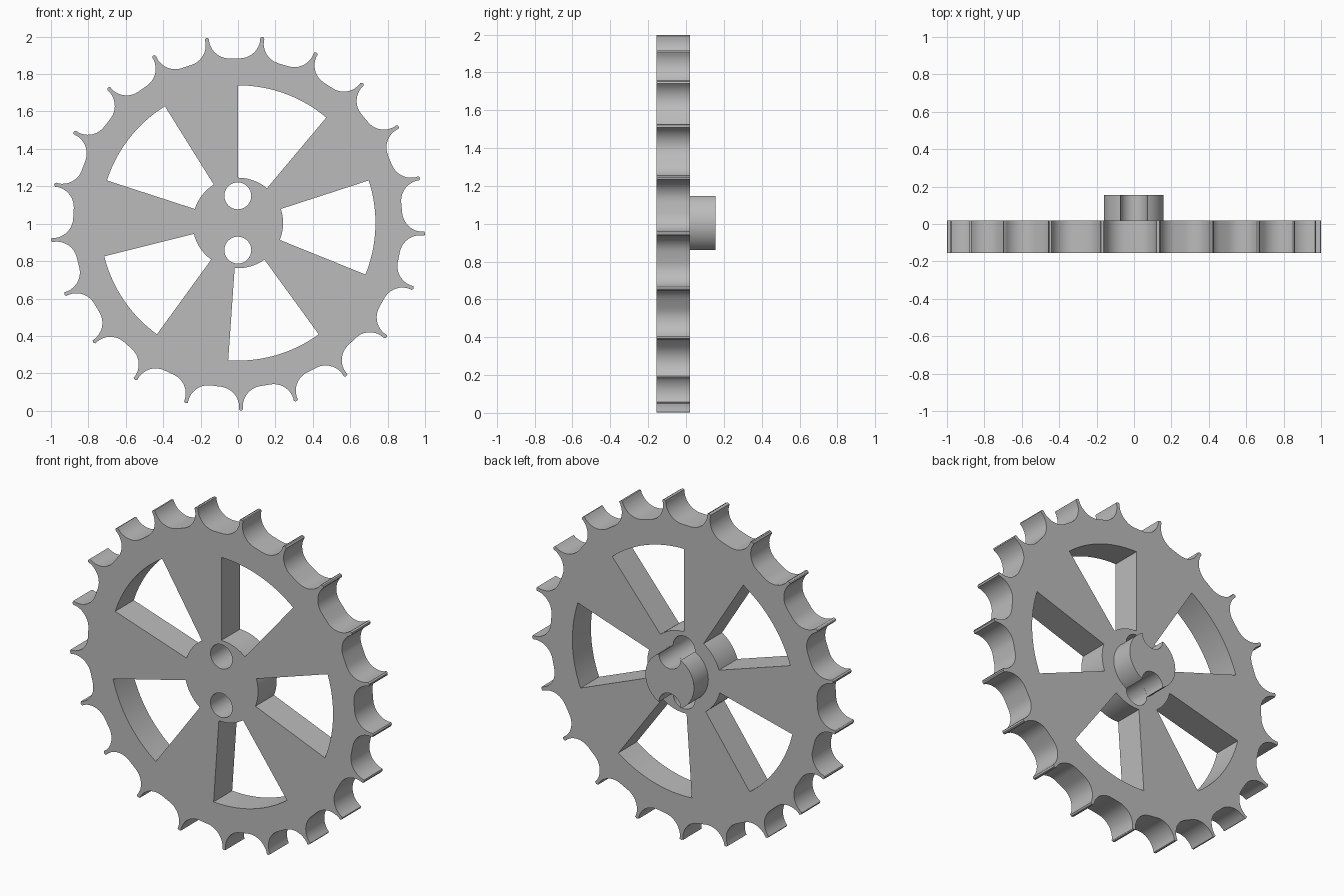
import bpy, bmesh
from math import sin, cos, pi, radians, acos
from mathutils import Vector, Matrix

cube = bpy.data.objects.get("Cube")
if cube:
    bpy.data.objects.remove(cube, do_unlink=True)

CENTRE = Vector((-0.001, 0, 1.004))
TEETH, SPOKES = 21, 5
TIP_R, ROOT_R = 1.003, 0.88
HOLE_R, HOLE_OFFSET, HUB_R = 0.072, 0.145, 0.16

steel = bpy.data.materials.new("grey_steel")
steel.use_nodes = True
grey = (0.5, 0.5, 0.5, 1)
steel.diffuse_color = grey
steel.node_tree.nodes["Principled BSDF"].inputs["Base Color"].default_value = grey


def arc(cx, cy, r, start, end, steps):
    """Points along an arc, angles in radians."""
    angles = [start + (end - start) * i / steps for i in range(steps + 1)]
    return [Vector((cx + r * cos(a), cy + r * sin(a))) for a in angles]


def extrude_outlines(name, outlines, front, back):
    """Fill the outlines (inner ones become holes) and extrude along y."""
    curve = bpy.data.curves.new(name, "CURVE")
    curve.dimensions = "2D"
    curve.fill_mode = "BOTH"
    curve.extrude = (back - front) / 2
    for points in outlines:
        spline = curve.splines.new("POLY")
        spline.points.add(len(points) - 1)
        for target, p in zip(spline.points, points):
            target.co = (p.x, p.y, 0, 1)
        spline.use_cyclic_u = True
    obj = bpy.data.objects.new(name, curve)
    bpy.context.collection.objects.link(obj)
    bpy.ops.object.select_all(action="DESELECT")
    obj.select_set(True)
    bpy.context.view_layer.objects.active = obj
    bpy.ops.object.convert(target="MESH")
    obj = bpy.context.object
    # Stand the outline upright and weld the caps to the walls
    bm = bmesh.new()
    bm.from_mesh(obj.data)
    bmesh.ops.transform(bm, matrix=Matrix.Rotation(pi / 2, 4, "X"), verts=bm.verts)
    bmesh.ops.remove_doubles(bm, verts=bm.verts, dist=0.0002)
    bmesh.ops.recalc_face_normals(bm, faces=bm.faces)
    bm.to_mesh(obj.data)
    bm.free()
    obj.location = CENTRE + Vector((0, (front + back) / 2, 0))
    obj.data.materials.clear()
    obj.data.materials.append(steel)
    bpy.ops.object.shade_smooth_by_angle(angle=radians(30))
    return obj


# Toothed rim: one rounded tip and one scooped gap, repeated around the wheel
pitch = 2 * pi / TEETH
scoop_r, scoop_x, tip_r = 0.11, 0.028, 0.011
scoop_y = ROOT_R + scoop_r
gap = arc(-scoop_x, scoop_y, scoop_r, pi, 1.5 * pi, 10)
gap += arc(scoop_x, scoop_y, scoop_r, 1.5 * pi, 2 * pi, 10)
tip = arc(0, TIP_R - tip_r, tip_r, pi, 0, 6)
rim = []
for i in range(TEETH):
    turn = radians(-89) - pi / 2 - i * pitch
    rim += [Matrix.Rotation(turn, 2) @ p for p in tip]
    rim += [Matrix.Rotation(turn - pitch / 2, 2) @ p for p in gap]

# Windows between the spokes
windows = []
for i in range(SPOKES):
    start = radians(50) + i * 2 * pi / SPOKES
    end = start + radians(40)
    windows.append(arc(0, 0, 0.736, start, end, 16) + arc(0, 0, 0.242, end, start, 10))

# Pin holes above and below the axle
holes = [arc(0, side * HOLE_OFFSET, HOLE_R, 0, 2 * pi, 32)[:-1] for side in (1, -1)]

extrude_outlines("sprocket_wheel", [rim] + windows + holes, -0.155, 0.02)

# Rear hub, notched where the pin holes pass
cross_y = (HUB_R ** 2 + HOLE_OFFSET ** 2 - HOLE_R ** 2) / (2 * HOLE_OFFSET)
half = acos(cross_y / HUB_R)
notch = acos((HOLE_OFFSET - cross_y) / HOLE_R)
hub = []
for side in (0, pi):
    hub += arc(0, 0, HUB_R, side - pi / 2 + half, side + pi / 2 - half, 24)
    bite = arc(0, HOLE_OFFSET, HOLE_R, -pi / 2 + notch, -pi / 2 - notch, 18)
    hub += [Matrix.Rotation(side, 2) @ p for p in bite[1:-1]]
extrude_outlines("rear_hub", [hub], 0.02, 0.155)
